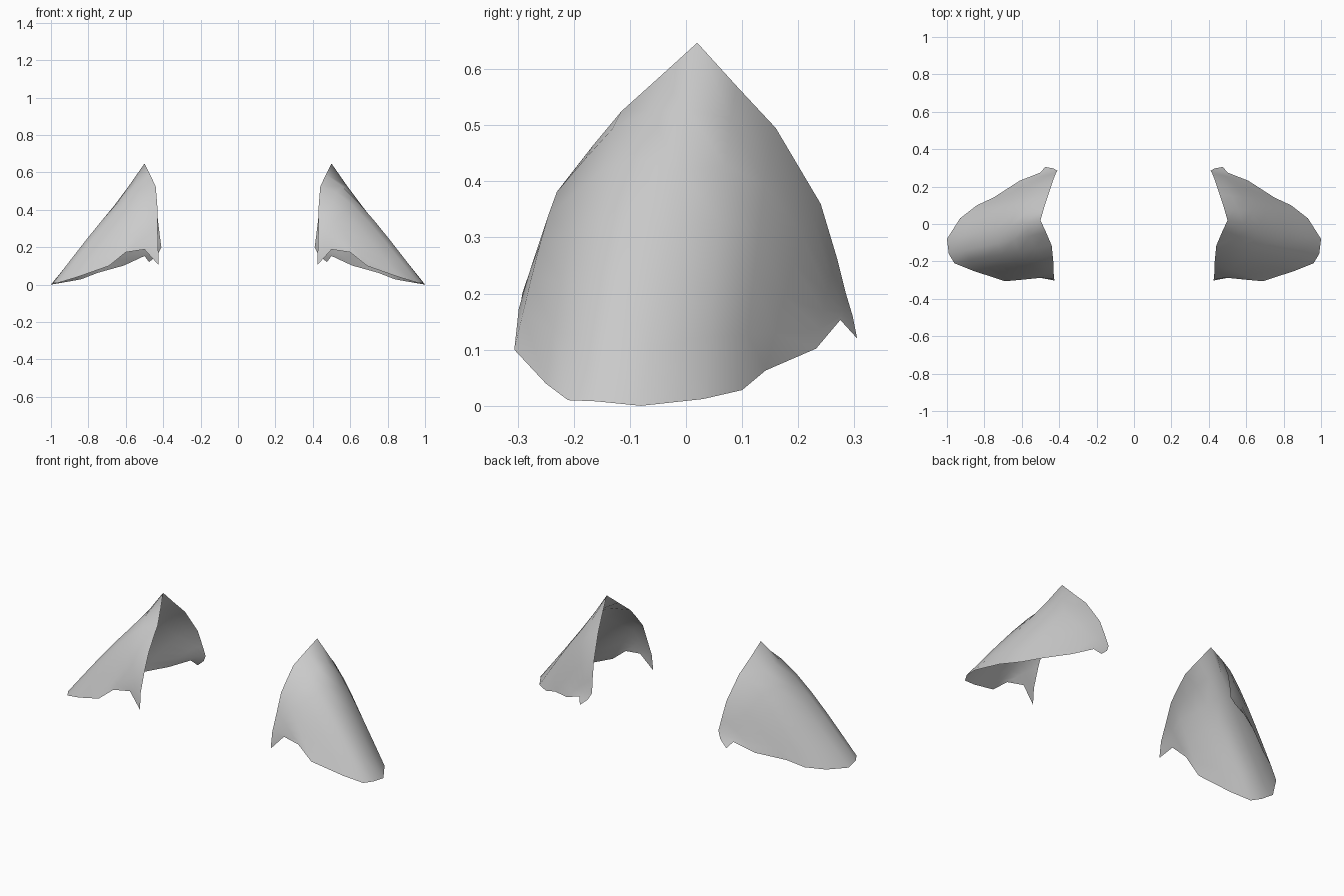
import bpy
import bmesh
import math
from mathutils import Vector

cube = bpy.data.objects.get("Cube")
if cube:
    bpy.data.objects.remove(cube, do_unlink=True)

# Plain grey finish
grey = bpy.data.materials.new("plain_grey")
grey.use_nodes = True
colour = (0.6, 0.6, 0.6, 1)
grey.diffuse_color = colour
grey.node_tree.nodes["Principled BSDF"].inputs["Base Color"].default_value = colour

# Arched opening next to the neck, from the front tip over the peak to the back tip
neck_edge = [
    (.425, -.3, .13), (.427, -.292, .2), (.43, -.255, .3), (.43, -.215, .4),
    (.435, -.165, .465), (.44, -.115, .525), (.47, -.045, .588), (.5, .02, .647),
    (.48, .09, .57), (.457, .16, .495), (.43, .24, .36), (.418, .27, .26),
    (.41, .285, .2), (.43, .297, .16),
]
# Lower hem of the pad, in the same order
hem_edge = [
    (.425, -.302, .105), (.5, -.288, .188), (.6, -.298, .173), (.69, -.306, .1),
    (.86, -.25, .04), (.96, -.21, .01), (.99, -.16, .008), (1, -.08, 0),
    (.93, .03, .012), (.84, .1, .028), (.75, .142, .063), (.61, .232, .102),
    (.5, .275, .153), (.475, .305, .12),
]
# How far the shell swells up along each rib, broad on both shoulders of the ridge
swell = [0, 0, .01, .04, .06, .07, .045, -.015, .045, .055, .045, .02, 0, 0]
ROWS = 6


def pad_point(column, row):
    """Point on the shell between the neck edge and the hem."""
    t = row / ROWS
    point = Vector(neck_edge[column]).lerp(Vector(hem_edge[column]), t)
    point.z += swell[column] * math.sin(math.pi * t ** .7)
    return point


def build_pad(name, side):
    """Loft one open shell; side is 1 for the left and -1 for the right."""
    bm = bmesh.new()
    grid = []
    for column in range(len(neck_edge)):
        line = []
        for row in range(ROWS + 1):
            p = pad_point(column, row)
            line.append(bm.verts.new((side * p.x, p.y, p.z)))
        grid.append(line)
    for a, b in zip(grid, grid[1:]):
        for row in range(ROWS):
            corners = [a[row], a[row + 1], b[row + 1], b[row]]
            bm.faces.new(corners if side > 0 else corners[::-1])
    mesh = bpy.data.meshes.new(name)
    bm.to_mesh(mesh)
    bm.free()
    mesh.materials.append(grey)
    mesh.shade_smooth()
    pad = bpy.data.objects.new(name, mesh)
    bpy.context.collection.objects.link(pad)
    return pad


build_pad("left_shoulder_pad", 1)
build_pad("right_shoulder_pad", -1)
